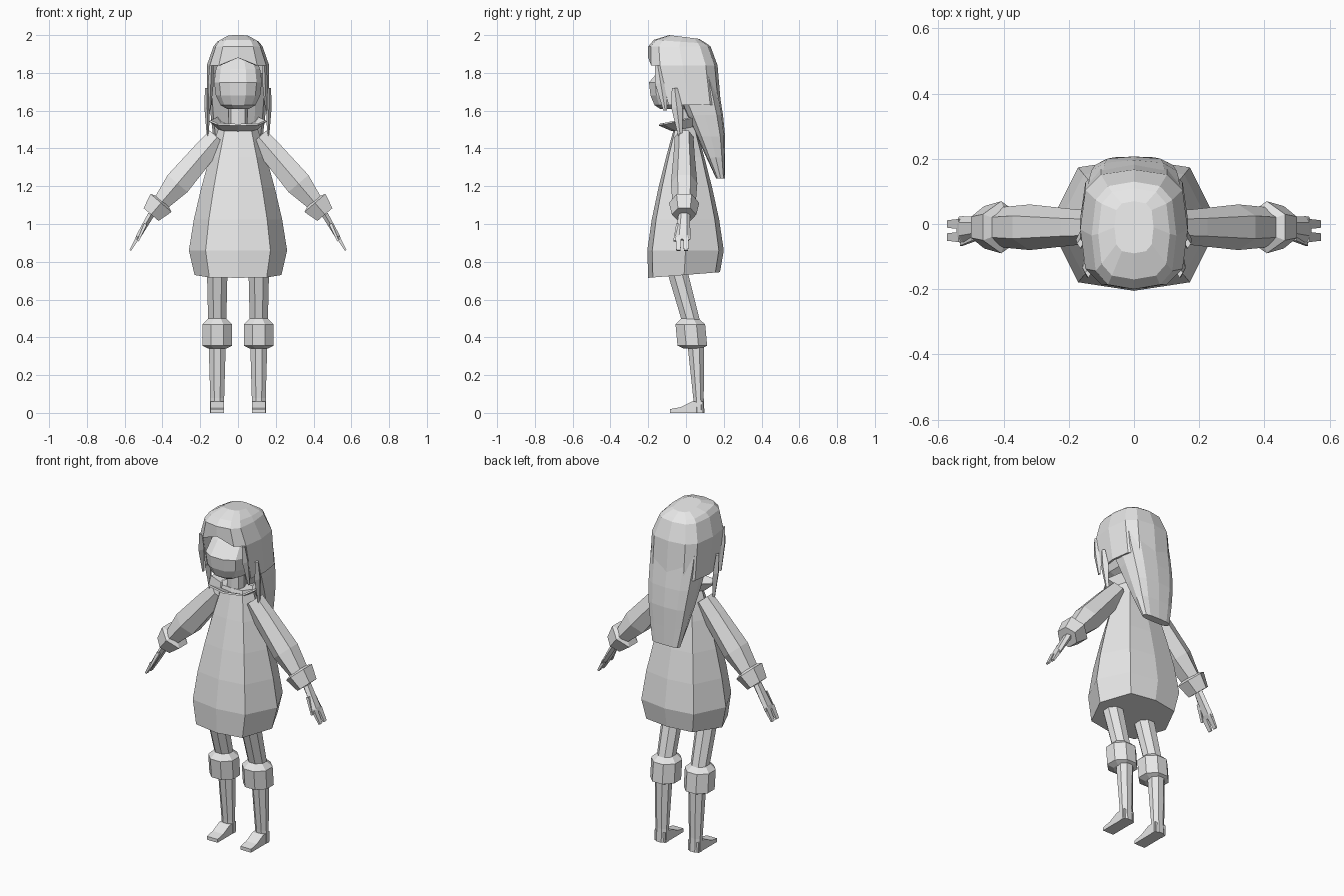
import bpy, bmesh, math
from mathutils import Vector

cube = bpy.data.objects.get("Cube")
if cube:
    bpy.data.objects.remove(cube)

grey = bpy.data.materials.new("plain grey")
grey.use_nodes = True
grey.diffuse_color = (.8, .8, .8, 1)
grey.node_tree.nodes["Principled BSDF"].inputs["Base Color"].default_value = grey.diffuse_color


def loft(name, rings, closed=True, skip=lambda level, side: False, thickness=None, mirror=False):
    """Skin a list of equal rings of points."""
    bm = bmesh.new()
    rows = [[bm.verts.new(point) for point in ring] for ring in rings]
    count = len(rows[0])
    for level, (low, high) in enumerate(zip(rows, rows[1:])):
        for side in range(count):
            if not skip(level, side):
                after = (side + 1) % count
                bm.faces.new((low[side], low[after], high[after], high[side]))
    if closed:
        bm.faces.new(rows[0])
        bm.faces.new(rows[-1])
    loose = [vert for vert in bm.verts if not vert.link_faces]
    bmesh.ops.delete(bm, geom=loose, context='VERTS')
    bmesh.ops.recalc_face_normals(bm, faces=bm.faces)
    mesh = bpy.data.meshes.new(name)
    bm.to_mesh(mesh)
    bm.free()
    mesh.materials.append(grey)
    obj = bpy.data.objects.new(name, mesh)
    bpy.context.collection.objects.link(obj)
    if thickness:
        obj.modifiers.new("Thickness", 'SOLIDIFY').thickness = thickness
    if mirror:
        obj.modifiers.new("Mirror", 'MIRROR')


def angles(count, turn):
    return [math.tau * (i + turn) / count for i in range(count)]


def shaped(value, power):
    """Below one, the power pushes a sine or cosine outward for a boxier round."""
    return math.copysign(abs(value) ** power, value)


def section(z, half, front, back, count=12, turn=0, slope=0, wide=.8, deep=.8):
    """Horizontal ring, first point at the front; slope lifts its back."""
    middle, depth = (front + back) / 2, (back - front) / 2
    ring = []
    for angle in angles(count, turn):
        toward_back = -shaped(math.cos(angle), deep)
        ring.append(Vector((half * shaped(math.sin(angle), wide),
                            middle + depth * toward_back, z + slope * toward_back)))
    return ring


def limb(name, start, end, stations, count=6, turn=.5):
    """Mirrored piece along a line; a station is (fraction, radius across, radius along y)."""
    start, end = Vector(start), Vector(end)
    forward = Vector((0, 1, 0))
    sideways = forward.cross(end - start).normalized()
    loft(name, [[start.lerp(end, fraction) + sideways * across * math.cos(angle)
                 + forward * deep * math.sin(angle) for angle in angles(count, turn)]
                for fraction, across, deep in stations], mirror=True)


# Dress: eight-sided, tucked in at the hem, then a bell narrowing to the neck
eight_sided = dict(count=8, wide=1.2, deep=.4)
dress = [section(.73, .23, -.2, .18, slope=.015, **eight_sided)]
for step in range(5):
    rise = step / 4
    flare = 1 - rise ** 1.3
    dress.append(section(.86 + .66 * rise, .1 + .16 * flare,
                         -.06 - .145 * flare, .05 + .15 * flare, **eight_sided))
loft("dress", dress)

# Flared collar, dipping at the front, and neck
loft("collar", [section(1.51, .1, -.07, .04, count=8, slope=.01),
                section(1.55, .145, -.14, .05, count=8, slope=.02)],
     closed=False, thickness=.01)
loft("neck", [section(z, .05, -.06, .03, count=8) for z in (1.48, 1.68)])

# Head: a ball with a forward jaw and a brow that slopes back
head = []
for step in range(7):
    angle = math.pi * step / 6
    bulge = math.sin(angle)
    z = 1.75 - .14 * math.cos(angle)
    brow = min(1, 4 * (2 - z))
    head.append(section(z, .06 + .07 * bulge, -(.14 + .06 * bulge) * brow,
                        .03 + .08 * bulge, turn=.5))
loft("head", head)

# Hair cap, arched over the face and open below the fringe
boxy = dict(wide=.7, deep=.6)
fringe = section(1.84, .165, -.2, .167, **boxy)
fringe[0].z += .04
loft("hair_cap", [section(1.99, .06, -.09, .07, slope=-.01, **boxy),
                  section(1.965, .11, -.17, .11, slope=-.01, **boxy),
                  section(1.94, .13, -.2, .13, **boxy), fringe,
                  section(1.63, .165, -.15, .185, **boxy)],
     closed=False, skip=lambda level, side: level > 2 and side in (0, 1, 10, 11),
     thickness=.012)
loft("hair_crown", [section(z, .06, -.09, .07, slope=-.01, **boxy) for z in (1.975, 1.99)])

# Long hair tapering down the back
back_hair = []
for step in range(6):
    drop = step / 5
    back_hair.append(section(1.8 - .56 * drop, .155 - .065 * drop ** 2, .26 * drop - .1,
                             min(.207, .16 + .09 * drop), **boxy))
loft("back_hair", back_hair)

# Locks hanging beside the face
lock = [(0, .01, .015), (.4, .015, .03), (1, .005, .01)]
limb("front_lock", (.14, -.15, 1.84), (.15, -.11, 1.6), lock, count=4, turn=0)
limb("side_lock", (.165, -.06, 1.72), (.16, -.03, 1.46), lock, count=4, turn=0)

# Sleeves and cuffs share one arm line
shoulder, wrist, fingertip = (.11, -.01, 1.46), (.46, -.01, 1.05), (.57, -.02, .86)
limb("sleeve", shoulder, wrist, [(0, .06, .05), (.2, .07, .055), (.6, .08, .07), (.9, .045, .06)])
limb("cuff", shoulder, wrist, [(.82, .04, .05), (.85, .085, .08), (1, .06, .065)])

# Hands
limb("palm", wrist, fingertip, [(0, .02, .03), (.6, .015, .04), (.7, .01, .04)])
for name, y in (("front_fingers", -.04), ("back_fingers", 0)):
    limb(name, (.53, y, .93), (.57, y, .86), [(0, .014, .022), (1, .007, .016)], count=4)
limb("thumb", (.49, -.04, 1), (.53, -.06, .91), [(0, .012, .016), (1, .007, .01)], count=4)

# Legs and knee bands
hip, knee, heel = (.11, -.06, .8), (.11, .05, .4), (.11, .07, 0)
limb("thigh", hip, knee, [(0, .06, .06), (1, .05, .05)], count=8)
limb("shin", knee, heel, [(0, .05, .05), (.8, .04, .03), (1, .04, .03)], count=8)
limb("knee_band", (.11, .02, .5), (.11, .035, .34),
     [(0, .05, .05), (.2, .085, .085), (.9, .085, .085), (1, .05, .05)], count=8)

# Feet: wedges thinning toward the toes
foot = []
for y, top in ((.09, .06), (.03, .06), (-.03, .03), (-.085, .02)):
    foot.append([(.11 + side * .035, y, z)
                 for side, z in ((-1, 0), (1, 0), (1, top), (-1, top))])
loft("foot", foot, mirror=True)
